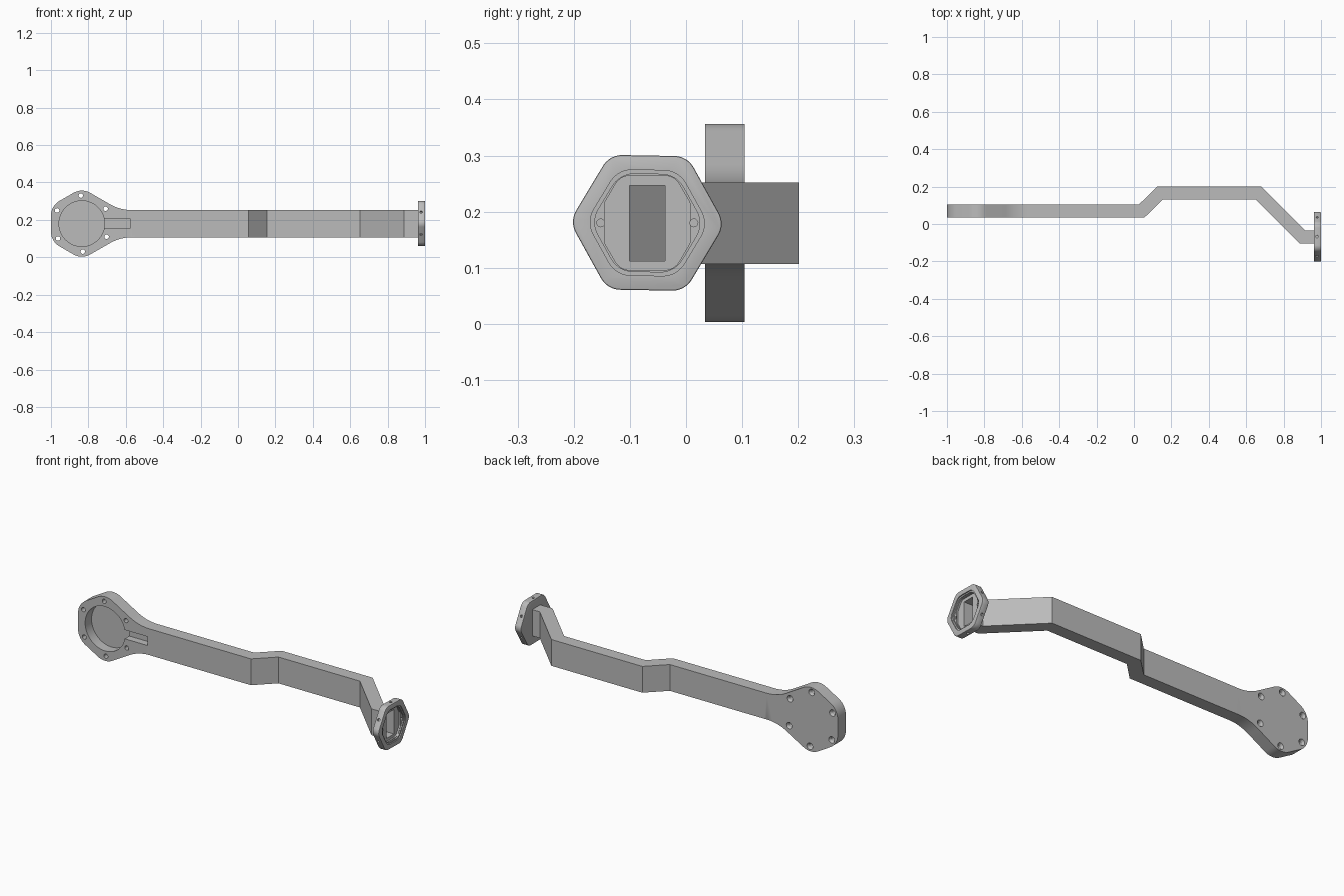
import bpy, bmesh, math
from mathutils import Vector, Matrix

if "Cube" in bpy.data.objects:
    bpy.data.objects.remove(bpy.data.objects["Cube"])

grey = bpy.data.materials.new("light grey")
grey.diffuse_color = (0.5, 0.5, 0.5, 1)
grey.use_nodes = True
grey.node_tree.nodes["Principled BSDF"].inputs["Base Color"].default_value = grey.diffuse_color


def prism(name, pts, axis, a, b):
    """Extrude a 2D outline along an axis from a to b."""
    place = {'X': lambda u, v, w: (w, u, v),
             'Y': lambda u, v, w: (u, w, v),
             'Z': lambda u, v, w: (u, v, w)}[axis]
    bm = bmesh.new()
    lo = [bm.verts.new(place(u, v, a)) for u, v in pts]
    hi = [bm.verts.new(place(u, v, b)) for u, v in pts]
    bm.faces.new(lo)
    bm.faces.new(hi)
    n = len(pts)
    for i in range(n):
        j = (i + 1) % n
        bm.faces.new((lo[i], lo[j], hi[j], hi[i]))
    bmesh.ops.recalc_face_normals(bm, faces=bm.faces)
    return finish(name, bm)


def finish(name, bm):
    me = bpy.data.meshes.new(name)
    bm.to_mesh(me)
    bm.free()
    me.materials.append(grey)
    ob = bpy.data.objects.new(name, me)
    bpy.context.collection.objects.link(ob)
    return ob


def pin(start, end, r1, r2):
    """Cylinder or cone between two points, used as a hole cutter."""
    s, e = Vector(start), Vector(end)
    d = e - s
    mat = Matrix.Translation((s + e) / 2) @ d.to_track_quat('Z', 'Y').to_matrix().to_4x4()
    bm = bmesh.new()
    bmesh.ops.create_cone(bm, cap_ends=True, segments=20, radius1=r1, radius2=r2,
                          depth=d.length, matrix=mat)
    return finish("hole_cutter", bm)


def rounded(corners, steps=10):
    """Outline from (u, v, radius) corners with tangent arcs."""
    out = []
    n = len(corners)
    for i, (u, v, r) in enumerate(corners):
        p = Vector((u, v))
        if r == 0:
            out.append((u, v))
            continue
        d1 = (Vector(corners[i - 1][:2]) - p).normalized()
        d2 = (Vector(corners[(i + 1) % n][:2]) - p).normalized()
        half = d1.angle(d2) / 2
        c = p + (d1 + d2).normalized() * (r / math.sin(half))
        s = p + d1 * (r / math.tan(half)) - c
        e = p + d2 * (r / math.tan(half)) - c
        turn = s.angle_signed(e)
        for k in range(steps + 1):
            t = -turn * k / steps
            out.append((c.x + s.x * math.cos(t) - s.y * math.sin(t),
                        c.y + s.x * math.sin(t) + s.y * math.cos(t)))
    return out


def hexagon(cu, cv, apothem, r, start=0):
    R = apothem / math.cos(math.pi / 6)
    return rounded([(cu + R * math.cos(math.radians(start + 60 * i)),
                     cv + R * math.sin(math.radians(start + 60 * i)), r) for i in range(6)])


def modify(ob, kind, **props):
    m = ob.modifiers.new(kind, kind)
    for k, v in props.items():
        setattr(m, k, v)
    bpy.context.view_layer.objects.active = ob
    bpy.ops.object.modifier_apply(modifier=m.name)


def combine(ob, other, op='DIFFERENCE'):
    modify(ob, 'BOOLEAN', object=other, operation=op, solver='EXACT')
    bpy.data.objects.remove(other)


def box_pts(u0, u1, v0, v1):
    return [(u0, v0), (u1, v0), (u1, v1), (u0, v1)]


ZC, Z0, Z1 = 0.18, 0.107, 0.252
HX = -0.835          # head centre
FY = -0.069          # flange centre

# cranked arm
front = [(-0.6, 0.034), (0.055, 0.034), (0.155, 0.131), (0.652, 0.131), (0.887, -0.104), (0.972, -0.104)]
back = [(0.972, -0.034), (0.916, -0.034), (0.681, 0.201), (0.126, 0.201), (0.026, 0.104), (-0.6, 0.104)]
arm = prism("arm", front + back, 'Z', Z0, Z1)

# rounded head that blends into the arm
R = 0.165 / math.cos(math.pi / 6)
head = prism("head", rounded([
    (HX, ZC + R, 0.09), (-1, ZC + R / 2, 0.09), (-1, ZC - R / 2, 0.09), (HX, ZC - R, 0.09),
    (-0.63, Z0, 0.24), (-0.55, Z0, 0), (-0.55, Z1, 0), (-0.63, Z1, 0.24)]), 'Y', 0.034, 0.104)
combine(arm, head, 'UNION')

# hollow inside the arm
w = 0.0035
inner = [(-0.5, 0.034 + w), (0.0536, 0.034 + w), (0.1536, 0.131 + w), (0.6535, 0.131 + w),
         (0.8885, -0.104 + w), (1.02, -0.104 + w), (1.02, -0.034 - w), (0.9145, -0.034 - w),
         (0.6795, 0.201 - w), (0.1274, 0.201 - w), (0.0274, 0.104 - w), (-0.5, 0.104 - w)]
combine(arm, prism("hollow_cutter", inner, 'Z', Z0 + 0.005, Z1 - 0.005))

# round pocket and cable slot in the head
circle = [(HX + 0.122 * math.cos(math.tau * i / 64), ZC + 0.122 * math.sin(math.tau * i / 64))
          for i in range(64)]
combine(arm, prism("pocket_cutter", circle, 'Y', 0.0, 0.09))
combine(arm, prism("slot_cutter", box_pts(-0.8, -0.576, 0.157, 0.206), 'Y', 0.0, 0.074))

# countersunk head holes
for i in range(6):
    a = math.radians(92 + 60 * i)
    x, z = HX + 0.15 * math.cos(a), ZC + 0.15 * math.sin(a)
    combine(arm, pin((x, 0.0, z), (x, 0.12, z), 0.012, 0.012))
    combine(arm, pin((x, 0.088, z), (x, 0.106, z), 0.010, 0.019))

# hexagonal end flange with stepped recess
flange = prism("flange", hexagon(FY, ZC, 0.12, 0.04, -1), 'X', 0.962, 1.0)
modify(flange, 'BEVEL', width=0.003, segments=2, limit_method='ANGLE', angle_limit=math.radians(60))
combine(flange, prism("rim_cutter", hexagon(FY, ZC, 0.094, 0.045, -1), 'X', 0.994, 1.02))
combine(flange, prism("recess_cutter", hexagon(FY, ZC, 0.087, 0.045, -1), 'X', 0.987, 1.02))
seat = [(FY + u, ZC + v, r) for u, v, r in [
    (0.076, -0.036, 0.01), (0.076, 0.036, 0.01), (0.048, 0.084, 0.03), (-0.048, 0.084, 0.03),
    (-0.076, 0.036, 0.01), (-0.076, -0.036, 0.01), (-0.048, -0.084, 0.03), (0.048, -0.084, 0.03)]]
combine(flange, prism("seat_cutter", rounded(seat), 'X', 0.978, 1.02))
combine(flange, prism("opening_cutter", box_pts(-0.104 + w, -0.034 - w, Z0 + 0.005, Z1 - 0.005),
                      'X', 0.9, 1.02))

# screw holes in the recess and around the flange edge
for s in (-1, 1):
    y = FY + s * 0.083
    combine(flange, pin((0.972, y, ZC), (1.02, y, ZC), 0.007, 0.007))
for i in range(6):
    a = math.radians(29 + 60 * i)
    c, s = math.cos(a), math.sin(a)
    combine(flange, pin((0.979, FY + 0.108 * c, ZC + 0.108 * s),
                        (0.979, FY + 0.14 * c, ZC + 0.14 * s), 0.007, 0.007))

# smooth curved sides, keep edges sharp
for ob in (arm, flange):
    bpy.ops.object.select_all(action='DESELECT')
    ob.select_set(True)
    bpy.context.view_layer.objects.active = ob
    bpy.ops.object.shade_smooth_by_angle(angle=math.radians(25))
